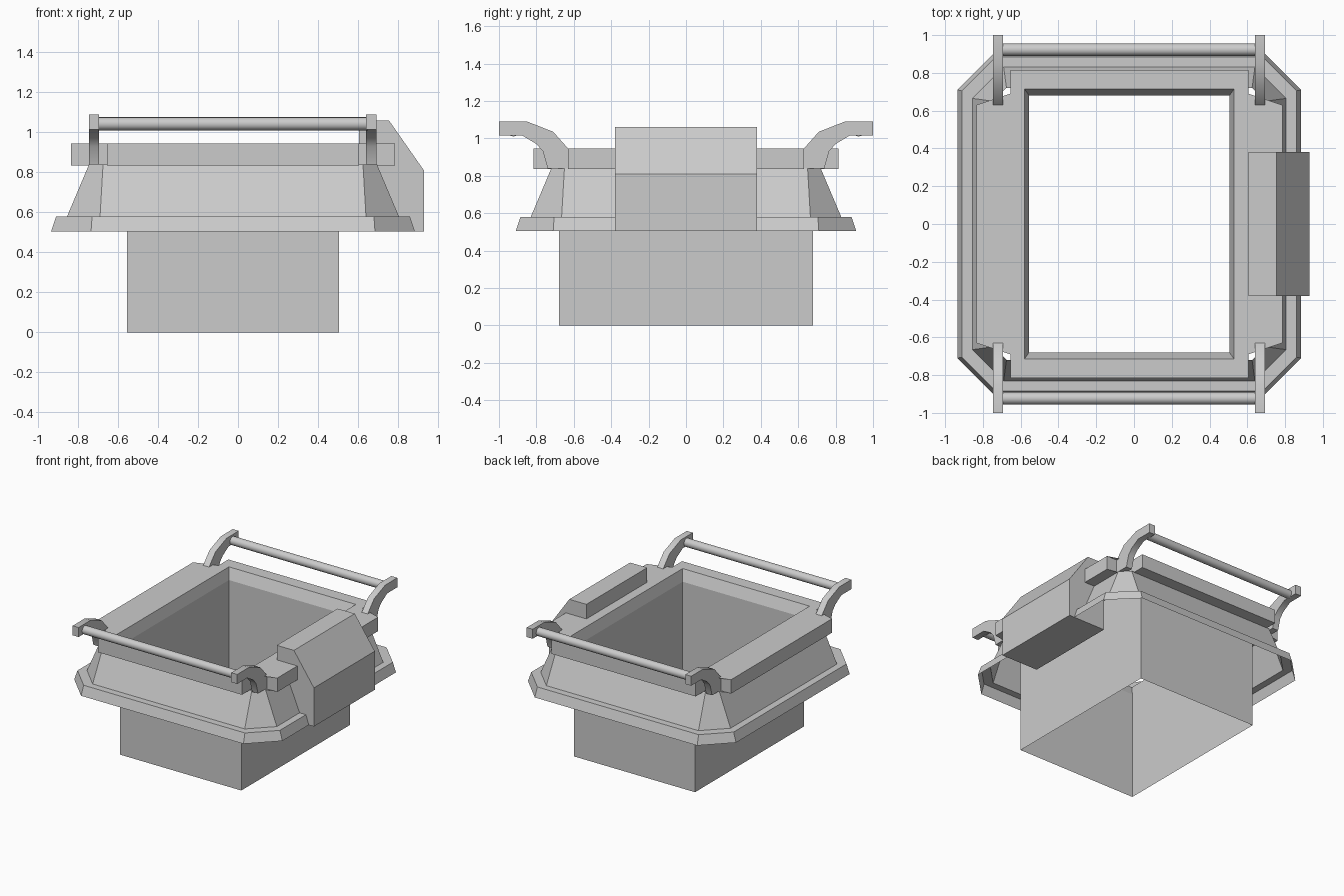
import bpy, bmesh, math
from mathutils import Vector

cube = bpy.data.objects.get("Cube")
if cube:
    bpy.data.objects.remove(cube, do_unlink=True)

CX = -0.025  # middle of the hatch body

grey = bpy.data.materials.new("plain grey")
grey.use_nodes = True
colour = (0.6, 0.6, 0.6, 1)
grey.diffuse_color = colour
grey.node_tree.nodes["Principled BSDF"].inputs["Base Color"].default_value = colour


def finish(name, bm, closed=True, smooth=False):
    bmesh.ops.remove_doubles(bm, verts=bm.verts, dist=0.0001)
    if closed:
        bmesh.ops.recalc_face_normals(bm, faces=bm.faces)
    mesh = bpy.data.meshes.new(name)
    bm.to_mesh(mesh)
    bm.free()
    mesh.materials.append(grey)
    obj = bpy.data.objects.new(name, mesh)
    bpy.context.collection.objects.link(obj)
    if smooth:
        bpy.ops.object.select_all(action="DESELECT")
        obj.select_set(True)
        bpy.context.view_layer.objects.active = obj
        bpy.ops.object.shade_smooth_by_angle(angle=math.radians(40))
    return obj


def loft(name, rings, wrap=False):
    """Bridge rings of (x, y) points given with a height each, bottom first."""
    bm = bmesh.new()
    loops = [[bm.verts.new((x + CX, y, z)) for x, y in pts] for pts, z in rings]
    pairs = list(zip(loops, loops[1:]))
    if wrap:
        pairs.append((loops[-1], loops[0]))
    n = len(loops[0])
    # merged corner points leave triangles, so weld happens in finish()
    for low, high in pairs:
        for i in range(n):
            j = (i + 1) % n
            bm.faces.new((low[i], low[j], high[j], high[i]))
    return finish(name, bm, closed=wrap)


def extrude(name, profile, axis, start, end, smooth=False):
    """Extrude a profile along x or y; the profile's second value is height."""
    bm = bmesh.new()
    def at(p, d):
        return (d, p[0], p[1]) if axis == "x" else (p[0], d, p[1])
    face = bm.faces.new([bm.verts.new(at(p, start)) for p in profile])
    out = bmesh.ops.extrude_face_region(bm, geom=[face])["geom"]
    step = Vector((end - start, 0, 0) if axis == "x" else (0, end - start, 0))
    bmesh.ops.translate(bm, vec=step, verts=[v for v in out if isinstance(v, bmesh.types.BMVert)])
    return finish(name, bm, smooth=smooth)


def rect(x, y):
    return [(x, y), (-x, y), (-x, -y), (x, -y)]


def octagon(half, corner):
    quarter = [(half, corner), (corner, half)]
    mirrored = [(-x, y) for x, y in reversed(quarter)]
    top = quarter + mirrored
    return top + [(-x, -y) for x, y in top]


def plus(x_long, x_short, y_long, y_short):
    quarter = [(x_long, y_short), (x_short, y_short), (x_short, y_long)]
    top = quarter + [(-x, y) for x, y in reversed(quarter)]
    return top + [(-x, -y) for x, y in top]


# Open shaft
loft("shaft", [(rect(0.53, 0.68), 0), (rect(0.53, 0.68), 0.86)])

# Hollow skirt with its flared flange
loft("skirt", [(octagon(0.91, 0.71), 0.505), (octagon(0.885, 0.705), 0.58),
               (octagon(0.83, 0.665), 0.58), (octagon(0.72, 0.65), 0.84)])

# Cross-shaped rim around a bevelled opening
outer = plus(0.81, 0.63, 0.815, 0.63)
def opening(hx, hy):
    return [(math.copysign(hx, x), math.copysign(hy, y)) for x, y in outer]
loft("rim", [(outer, 0.835), (outer, 0.945), (opening(0.555, 0.715), 0.945),
             (opening(0.531, 0.681), 0.86), (opening(0.531, 0.681), 0.835)], wrap=True)

# Hinge housing on the left side
housing = [(0.605, 0.505), (0.93, 0.505), (0.93, 0.81), (0.755, 1.06), (0.605, 1.06)]
extrude("hinge_housing", housing, "y", -0.38, 0.38)

# Grab rails: two curved brackets and a round rod at front and back
bracket = [(0.63, 0.84), (0.74, 0.84), (0.765, 0.93), (0.80, 0.97), (0.875, 1.015),
           (1.0, 1.015), (1.0, 1.09), (0.85, 1.09), (0.71, 1.035), (0.63, 0.945)]
for side, s in (("front", -1), ("back", 1)):
    for hand, x in (("right", -0.72), ("left", 0.667)):
        extrude(f"{side}_{hand}_bracket", [(s * y, z) for y, z in bracket],
                "x", x - 0.026, x + 0.026, smooth=True)
    circle = [(s * 0.923 + 0.033 * math.cos(a), 1.043 + 0.033 * math.sin(a))
              for a in (math.tau * i / 16 for i in range(16))]
    extrude(f"{side}_rod", circle, "x", -0.70, 0.65, smooth=True)
